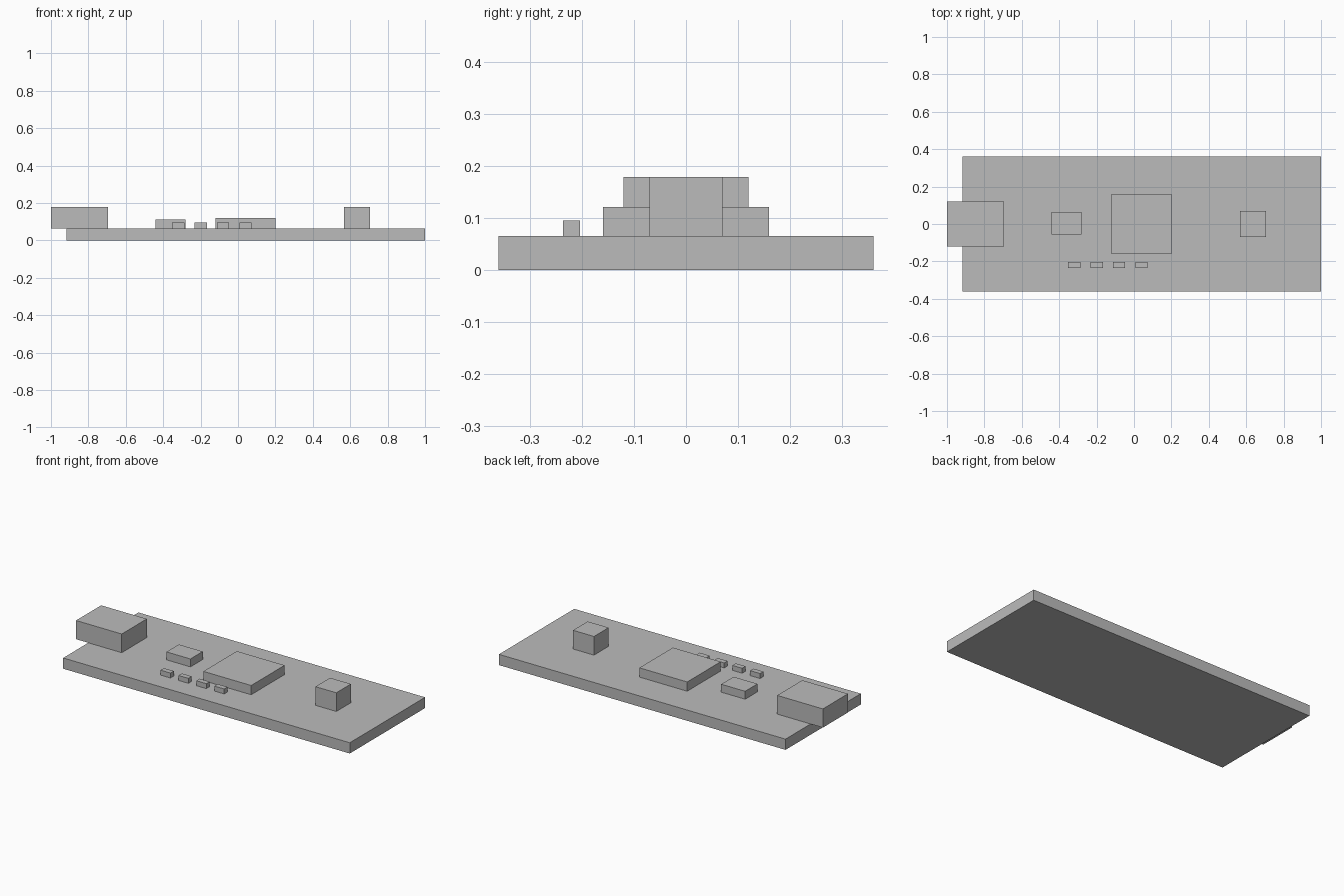
import bpy

cube = bpy.data.objects.get("Cube")
if cube:
    bpy.data.objects.remove(cube, do_unlink=True)

# Single plain grey
grey = bpy.data.materials.new("plain_grey")
grey.use_nodes = True
colour = (0.5, 0.5, 0.5, 1)
grey.diffuse_color = colour
grey.node_tree.nodes["Principled BSDF"].inputs["Base Color"].default_value = colour

BOARD_TOP = 0.065


def block(name, centre, size, base=BOARD_TOP):
    """Flat-faced box standing on the given base height."""
    x, y = centre
    bpy.ops.mesh.primitive_cube_add(size=1, location=(x, y, base + size[2] / 2))
    obj = bpy.context.object
    obj.name = name
    obj.scale = size
    bpy.ops.object.transform_apply(location=False, rotation=False, scale=True)
    obj.data.materials.append(grey)
    return obj


# Circuit board
block("circuit_board", (0.041, 0), (1.918, 0.72, BOARD_TOP), base=0)

# Connector overhanging the board's end
block("plug_connector", (-0.847, 0), (0.306, 0.24, 0.113))

# Chips and push button
block("small_chip", (-0.36, 0.004), (0.16, 0.118, 0.048))
block("main_chip", (0.04, 0), (0.32, 0.32, 0.056))
block("push_button", (0.637, 0), (0.14, 0.14, 0.113))

# Row of small components
for i in range(4):
    block(f"resistor_{i + 1}", (-0.32 + 0.12 * i, -0.22), (0.066, 0.032, 0.03))
